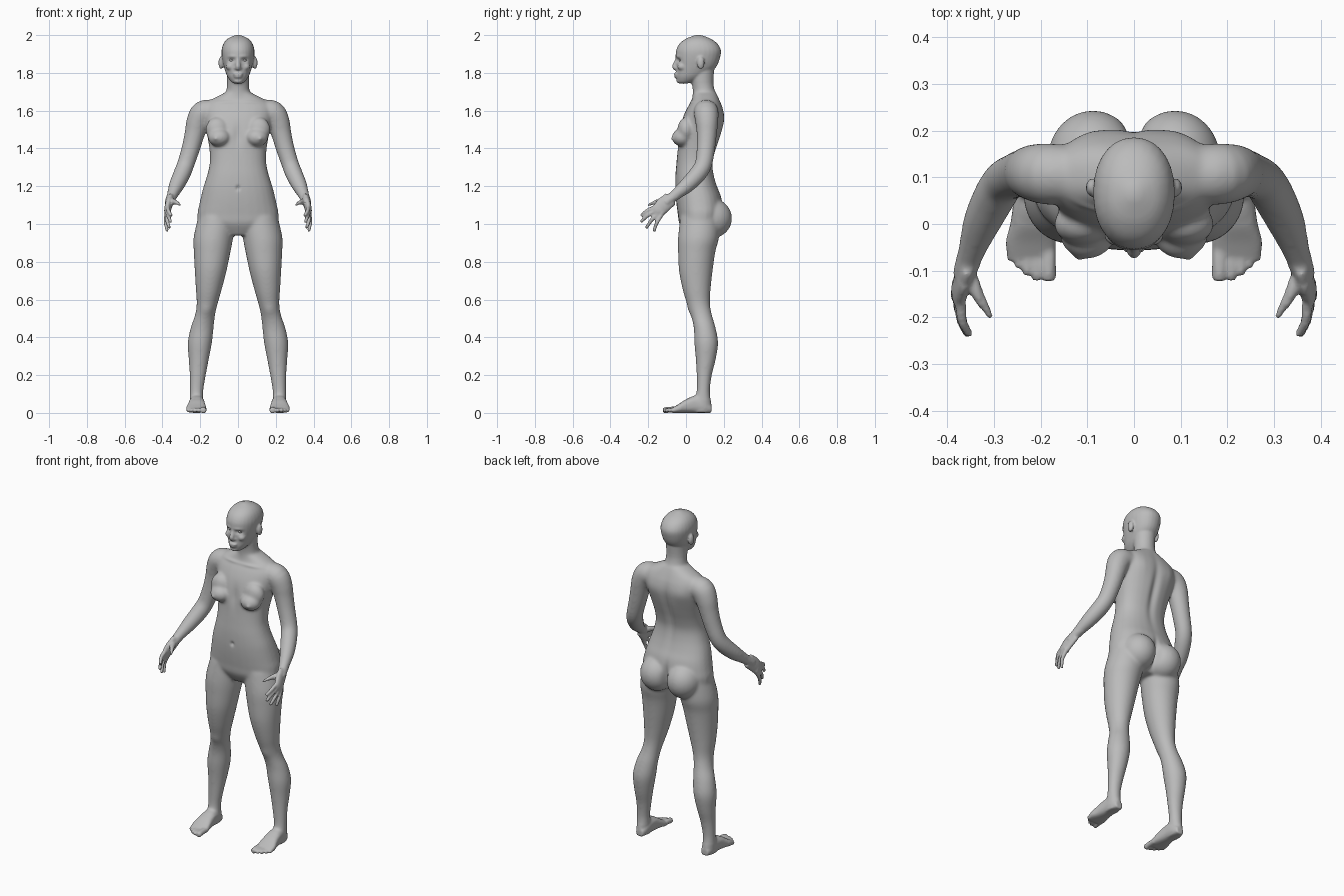
import bpy, bmesh, math
from mathutils import Vector, Matrix

bm = bmesh.new()


def spline(rows, k=4):
    """Catmull-Rom resampling of a list of number tuples."""
    out = []
    for i in range(len(rows) - 1):
        a, b = rows[max(i - 1, 0)], rows[i]
        c, d = rows[i + 1], rows[min(i + 2, len(rows) - 1)]
        for j in range(k):
            t = j / k
            out.append([0.5 * (2 * q + (r - p) * t + (2 * p - 5 * q + 4 * r - s) * t * t
                               + (3 * q - p - 3 * r + s) * t ** 3)
                        for p, q, r, s in zip(a, b, c, d)])
    out.append(list(rows[-1]))
    return out


def loft(rings, e=2.0, n=28):
    """Closed skin over superellipse rings (centre, half axis, half axis)."""
    loops = []
    for c, u, v in rings:
        loop = []
        for i in range(n):
            a = 2 * math.pi * i / n
            p, q = math.cos(a), math.sin(a)
            p = math.copysign(abs(p) ** (2 / e), p)
            q = math.copysign(abs(q) ** (2 / e), q)
            loop.append(bm.verts.new(c + u * p + v * q))
        loops.append(loop)
    for a, b in zip(loops, loops[1:]):
        for i in range(n):
            j = (i + 1) % n
            bm.faces.new((a[i], a[j], b[j], b[i]))
    bm.faces.new(loops[0][::-1])
    bm.faces.new(loops[-1])


def column(rows, side=1, e=2.0):
    """Upright loft from rows (z, centre x, half width, front y, back y)."""
    loft([(Vector((side * cx, (f + b) / 2, z)), Vector((hx, 0, 0)), Vector((0, (b - f) / 2, 0)))
          for z, cx, hx, f, b in spline(rows)], e)


def tube(points, side=1, ref=(0, -0.7, 0.7), aspect=1.0):
    """Round or flattened limb along points (x, y, z, radius)."""
    pts = spline([(side * x, y, z, r) for x, y, z, r in points])
    rings = []
    for i, p in enumerate(pts):
        t = (Vector(pts[min(i + 1, len(pts) - 1)][:3]) - Vector(pts[max(i - 1, 0)][:3])).normalized()
        u = Vector(ref)
        u = (u - t * u.dot(t)).normalized()
        rings.append((Vector(p[:3]), u * p[3] * aspect, t.cross(u) * p[3]))
    loft(rings, n=20)


def blob(c, r, side=1):
    m = Matrix.Translation((side * c[0], c[1], c[2])) @ Matrix.Diagonal((*r, 1))
    bmesh.ops.create_uvsphere(bm, u_segments=24, v_segments=16, radius=1, matrix=m)


# torso
column([(.94, 0, .08, .0, .13), (1.00, 0, .20, -.035, .175), (1.05, 0, .215, -.043, .195),
        (1.10, 0, .206, -.05, .195), (1.15, 0, .195, -.055, .185), (1.20, 0, .182, -.057, .165),
        (1.26, 0, .163, -.056, .148), (1.32, 0, .150, -.051, .142), (1.38, 0, .150, -.046, .155),
        (1.44, 0, .158, -.042, .175), (1.50, 0, .170, -.034, .193), (1.56, 0, .182, -.018, .203),
        (1.61, 0, .185, .004, .196), (1.645, 0, .165, .025, .183), (1.67, 0, .12, .035, .172),
        (1.695, 0, .07, .038, .16)], e=2.3)
# neck
column([(1.62, 0, .09, .03, .18), (1.66, 0, .078, .032, .17), (1.70, 0, .063, .036, .155),
        (1.75, 0, .058, .03, .145), (1.82, 0, .06, .02, .15)])
# head
column([(1.742, 0, .022, -.038, .0), (1.755, 0, .038, -.046, .05), (1.78, 0, .056, -.052, .10),
        (1.81, 0, .068, -.052, .14), (1.84, 0, .077, -.052, .165), (1.88, 0, .085, -.054, .180),
        (1.92, 0, .087, -.052, .185), (1.955, 0, .077, -.034, .166), (1.98, 0, .056, -.002, .132),
        (1.995, 0, .027, .035, .095), (2.001, 0, .008, .055, .075)], e=2.15)
# nose, lips and chin
tube([(0, -.045, 1.885, .008), (0, -.054, 1.86, .009), (0, -.062, 1.835, .012), (0, -.055, 1.82, .011)],
     ref=(1, 0, 0), aspect=1.15)
blob((0, -.052, 1.793), (.026, .012, .008))
blob((0, -.05, 1.780), (.022, .012, .008))
blob((0, -.034, 1.757), (.024, .017, .016))

for s in (1, -1):
    # ears, cheeks and nostrils
    blob((.09, .078, 1.853), (.013, .02, .034), s)
    blob((.042, -.02, 1.833), (.022, .026, .02), s)
    blob((.012, -.052, 1.825), (.008, .01, .008), s)
    # breasts and buttocks
    blob((.10, -.02, 1.458), (.060, .055, .048), s)
    blob((.11, .0, 1.50), (.062, .045, .065), s)
    blob((.118, -.068, 1.452), (.012, .013, .012), s)
    blob((.088, .137, 1.03), (.098, .107, .105), s)
    # leg
    column([(1.04, .11, .10, -.03, .18), (.93, .130, .105, -.042, .175), (.85, .137, .097, -.042, .155),
            (.75, .145, .084, -.037, .141), (.65, .155, .068, -.017, .13), (.58, .163, .056, .004, .127),
            (.52, .174, .053, .025, .137), (.45, .190, .061, .041, .157), (.37, .202, .064, .044, .17),
            (.28, .208, .053, .052, .157), (.20, .213, .043, .056, .137), (.12, .219, .036, .056, .127),
            (.07, .220, .036, .045, .131), (.03, .220, .035, .03, .136), (.002, .22, .03, .03, .13)], s)
    # foot
    loft([(Vector((s * cx, y, h / 2)), Vector((hx, 0, 0)), Vector((0, 0, h / 2)))
          for y, cx, hx, h in spline([(.135, .217, .022, .04), (.10, .218, .036, .075),
                                      (.05, .218, .040, .092), (.0, .219, .046, .072),
                                      (-.04, .221, .054, .046), (-.075, .220, .050, .026)])], 2.6)
    # toes
    for x, y, r in ((.183, -.122, .016), (.208, -.121, .011), (.229, -.110, .011),
                    (.247, -.095, .010), (.263, -.078, .010)):
        tube([(x, -.04, .018, r), (x, y + .035, .017, r), (x, y + .008, .013, r), (x, y, .012, r * .7)],
             s, ref=(1, 0, 0))
    # arm
    tube([(.13, .105, 1.595, .062), (.185, .107, 1.588, .066), (.213, .11, 1.54, .061),
          (.229, .11, 1.48, .054), (.250, .105, 1.40, .049), (.277, .092, 1.315, .046),
          (.298, .06, 1.262, .046), (.325, .005, 1.205, .041), (.345, -.05, 1.16, .031),
          (.358, -.09, 1.128, .026), (.365, -.11, 1.11, .024)], s)
    # palm
    tube([(.356, -.082, 1.135, .019), (.367, -.12, 1.10, .019), (.374, -.147, 1.07, .017),
          (.374, -.162, 1.055, .013)], s, aspect=2.2)
    # fingers
    for base, tip in (((.371, -.172, 1.086), (.352, -.237, 1.043)), ((.375, -.159, 1.072), (.355, -.239, 1.010)),
                      ((.378, -.145, 1.058), (.362, -.211, .977)), ((.379, -.131, 1.046), (.374, -.170, .960))):
        a, b = Vector(base), Vector(tip)
        m = (a + b) / 2 + Vector((.006, -.004, .004))
        tube([(*(a + (a - b) * .2), .011), (*a, .0115), (*m, .0105), (*b, .0085)], s)
    # thumb
    tube([(.360, -.10, 1.115, .018), (.342, -.135, 1.118, .016), (.322, -.172, 1.112, .012),
          (.305, -.203, 1.098, .009)], s)

bmesh.ops.recalc_face_normals(bm, faces=bm.faces)
mesh = bpy.data.meshes.new("human_figure")
bm.to_mesh(mesh)
bm.free()
body = bpy.data.objects.new("human_figure", mesh)
bpy.context.collection.objects.link(body)
bpy.context.view_layer.objects.active = body
body.select_set(True)

# fuse all parts into one skin
mod = body.modifiers.new("fuse", 'REMESH')
mod.mode = 'VOXEL'
mod.voxel_size = 0.006
bpy.ops.object.modifier_apply(modifier="fuse")

# blend the large forms strongly, the face, hands and feet lightly
group = body.vertex_groups.new(name="large_forms")
group.add([v.index for v in body.data.vertices
           if .07 < v.co.z < 1.75 and not (abs(v.co.x) > .33 and v.co.z < 1.14)], 1.0, 'REPLACE')
for name, count, vg in (("blend", 22, "large_forms"), ("soften", 3, "")):
    mod = body.modifiers.new(name, 'SMOOTH')
    mod.iterations = count
    mod.factor = 0.5
    mod.vertex_group = vg
    bpy.ops.object.modifier_apply(modifier=name)

# sculpted dents and bumps: centre, reach, push
dents = [((0, .19, 1.42), (.022, .08, .16), (0, -.014, 0)),      # spine
         ((0, .22, 1.03), (.016, .08, .075), (0, -.022, 0)),     # seat cleft
         ((0, -.04, 1.47), (.022, .05, .06), (0, .008, 0)),      # breastbone
         ((0, -.055, 1.19), (.010, .03, .012), (0, .010, 0))]    # navel
for s in (1, -1):
    dents += [((s * .034, -.05, 1.867), (.019, .04, .011), (0, .013, 0)),     # eye socket
              ((s * .034, -.05, 1.887), (.024, .03, .007), (0, -.004, 0)),    # brow
              ((s * .165, .035, .545), (.03, .04, .03), (0, -.006, 0)),       # kneecap
              ((s * .10, .20, 1.56), (.05, .06, .06), (0, .006, 0)),          # shoulder blade
              ((s * .07, .02, 1.645), (.06, .04, .008), (0, -.004, .002))]    # collarbone
for v in body.data.vertices:
    p = v.co.copy()
    for c, r, push in dents:
        d = sum(((p[i] - c[i]) / r[i]) ** 2 for i in range(3))
        if d < 6:
            v.co += Vector(push) * math.exp(-d)

# eyes
skin = bpy.data.materials.new("plain_grey")
skin.diffuse_color = (.5, .5, .5, 1)
for s, name in ((1, "left_eye"), (-1, "right_eye")):
    eye_bm = bmesh.new()
    bmesh.ops.create_uvsphere(eye_bm, u_segments=20, v_segments=12, radius=1,
                              matrix=Matrix.Translation((s * .033, -.026, 1.867)) @ Matrix.Diagonal((.014, .012, .008, 1)))
    eye_mesh = bpy.data.meshes.new(name)
    eye_bm.to_mesh(eye_mesh)
    eye_bm.free()
    eye = bpy.data.objects.new(name, eye_mesh)
    bpy.context.collection.objects.link(eye)
    eye.select_set(True)

for ob in (body, *[o for o in bpy.data.objects if o.name.endswith("_eye")]):
    ob.data.materials.clear()
    ob.data.materials.append(skin)
bpy.ops.object.shade_smooth()
